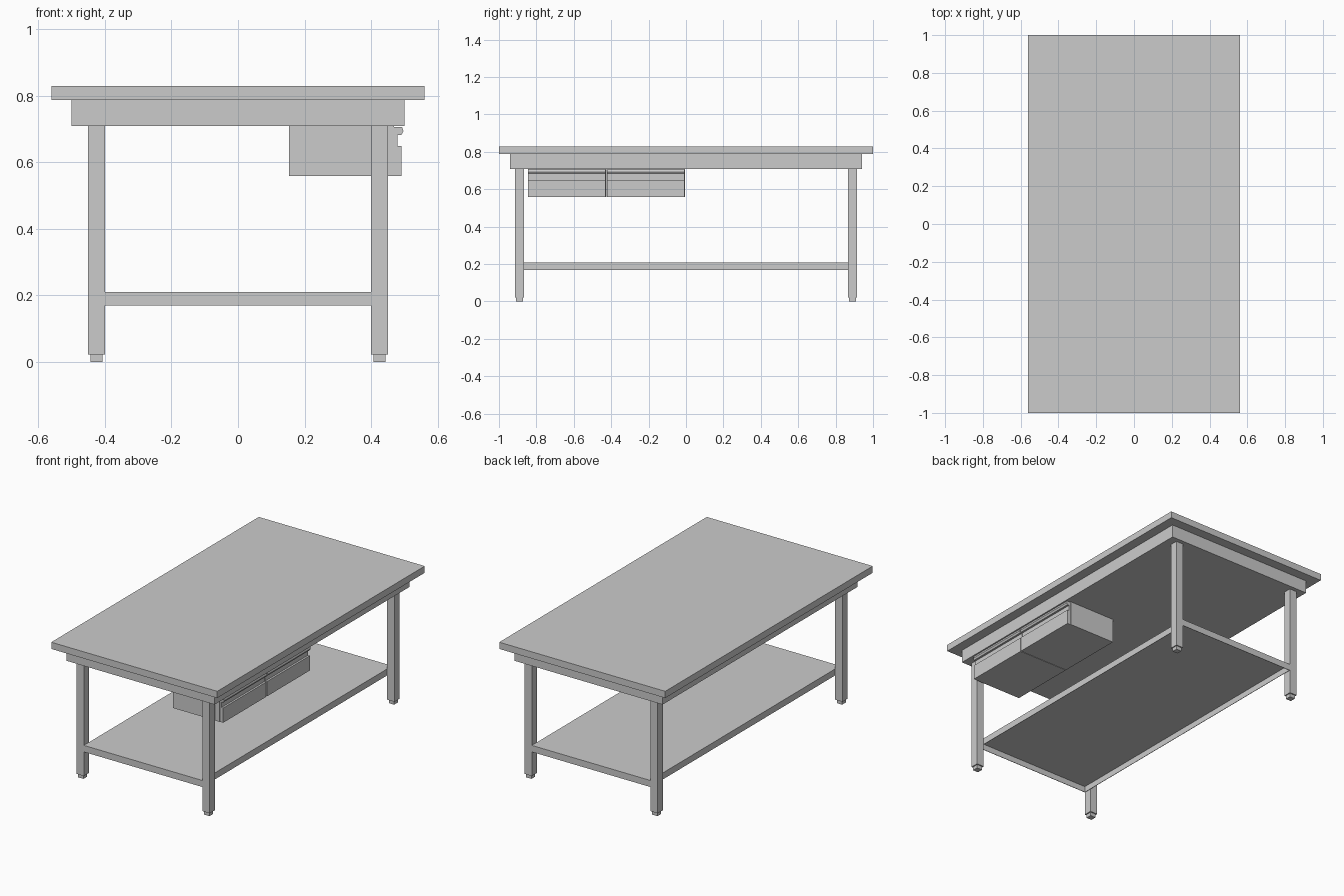
import bpy, bmesh

if "Cube" in bpy.data.objects:
    bpy.data.objects.remove(bpy.data.objects["Cube"])


def extrude(name, profile, y):
    """Closed x-z profile extruded along y."""
    bm = bmesh.new()
    face = bm.faces.new([bm.verts.new((px, y[0], pz)) for px, pz in profile])
    out = bmesh.ops.extrude_face_region(bm, geom=[face])
    moved = [v for v in out["geom"] if isinstance(v, bmesh.types.BMVert)]
    bmesh.ops.translate(bm, verts=moved, vec=(0, y[1] - y[0], 0))
    bmesh.ops.recalc_face_normals(bm, faces=bm.faces)
    mesh = bpy.data.meshes.new(name)
    bm.to_mesh(mesh)
    bm.free()
    obj = bpy.data.objects.new(name, mesh)
    bpy.context.collection.objects.link(obj)
    return obj


def box(name, x, y, z):
    """Box from (min, max) pairs along each axis."""
    return extrude(name, [(x[0], z[0]), (x[1], z[0]), (x[1], z[1]), (x[0], z[1])], y)


def hollow_below(obj, wall):
    """Press the underside in, leaving a thin tray with a turned-down rim."""
    bm = bmesh.new()
    bm.from_mesh(obj.data)
    bm.normal_update()
    bottom = min(bm.faces, key=lambda f: f.calc_center_median().z)
    height = max(v.co.z for v in bm.verts) - bottom.calc_center_median().z
    bmesh.ops.inset_region(bm, faces=[bottom], thickness=wall)
    inner = bmesh.ops.extrude_face_region(bm, geom=[bottom])["geom"]
    bmesh.ops.delete(bm, geom=[bottom], context="FACES_ONLY")
    bmesh.ops.translate(bm, vec=(0, 0, height - wall),
                        verts=[v for v in inner if isinstance(v, bmesh.types.BMVert)])
    bmesh.ops.recalc_face_normals(bm, faces=bm.faces)
    bm.to_mesh(obj.data)
    bm.free()


# Worktop, support under it and lower shelf tray
box("worktop", (-0.56, 0.56), (-1, 1), (0.787, 0.828))
box("top_support", (-0.5, 0.5), (-0.94, 0.94), (0.708, 0.787))
shelf = box("lower_shelf", (-0.4, 0.4), (-0.915, 0.915), (0.169, 0.209))
hollow_below(shelf, 0.004)

# Four legs with small feet
LEG_X, LEG_Y = 0.425, 0.89
for sx, side in ((-1, "left"), (1, "right")):
    for sy, end in ((-1, "front"), (1, "back")):
        cx, cy = sx * LEG_X, sy * LEG_Y
        for part, r, z in (("leg", 0.025, (0.022, 0.708)), ("foot", 0.018, (0, 0.022))):
            box(f"{end}_{side}_{part}", (cx - r, cx + r), (cy - r, cy + r), z)

# Two drawers: plain body plus a front with a finger groove and lip
front_profile = [(0.468, 0.558), (0.491, 0.558), (0.491, 0.648), (0.479, 0.648),
                 (0.479, 0.682), (0.491, 0.682), (0.497, 0.693),
                 (0.493, 0.706), (0.468, 0.706)]
for i, y0 in enumerate((-0.845, -0.424), 1):
    y1 = y0 + 0.418
    box(f"drawer_body_{i}", (0.153, 0.468), (y0, y1), (0.558, 0.708))
    extrude(f"drawer_front_{i}", front_profile, (y0 + 0.001, y1 - 0.003))
